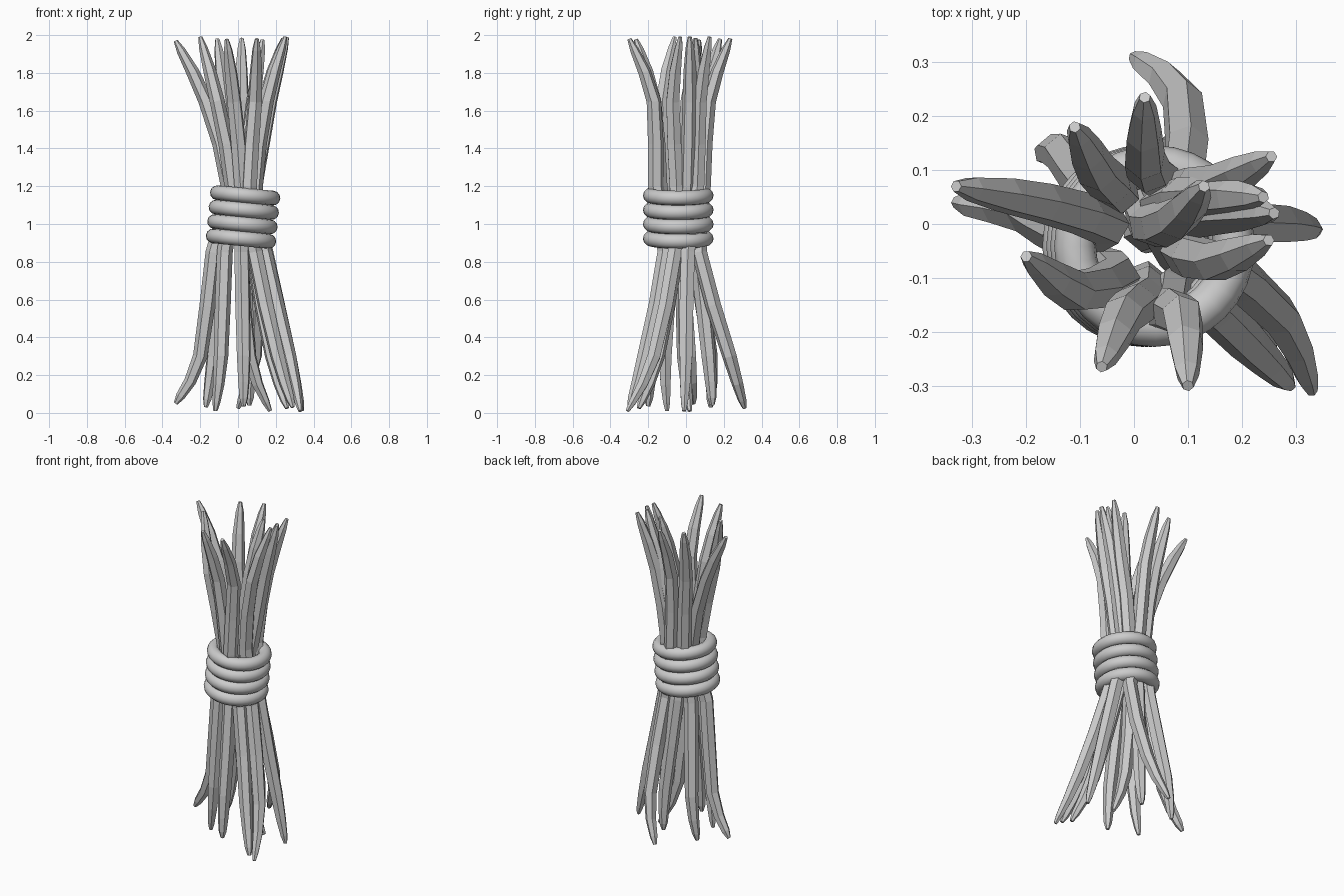
import bpy, bmesh, math
from mathutils import Vector

if "Cube" in bpy.data.objects:
    bpy.data.objects.remove(bpy.data.objects["Cube"])

# Twig paths: x, y at each of six heights, from bottom tip to top tip
LEVELS = [0.02, 0.30, 0.85, 1.20, 1.65, 1.975]
TWIGS = [
    [(-.33, .04), (-.20, .02), (-.13, -.02), (-.05, 0), (-.17, .04), (-.33, .07)],
    [(-.17, .13), (-.13, .13), (-.07, .05), (-.03, .06), (-.07, .10), (-.11, .18)],
    [(.00, .31), (.09, .23), (.09, .07), (.04, .09), (.02, .12), (.02, .235)],
    [(.34, -.01), (.27, 0), (.145, .01), (.09, .06), (.16, .075), (.255, .125)],
    [(.06, .14), (.06, .12), (.02, .06), (.03, 0), (.08, .01), (.13, .07)],
    [(.17, .02), (.06, -.01), (.02, -.01), (.09, .01), (.17, .02), (.26, .02)],
    [(.33, -.31), (.27, -.17), (.14, -.06), (.09, -.05), (.15, -.07), (.25, -.03)],
    [(.29, -.30), (.21, -.22), (.09, -.11), (.06, -.16), (.09, -.17), (.10, -.30)],
    [(.03, -.20), (.03, -.18), (.02, -.11), (.02, -.14), (-.02, -.17), (-.06, -.265)],
    [(-.12, -.10), (-.09, -.11), (-.07, -.08), (-.03, -.10), (-.11, -.125), (-.20, -.06)],
    [(.26, -.25), (.18, -.15), (.08, -.05), (.05, .03), (.14, .05), (.24, .05)],
]
Z_OFFSET = [.04, .02, .015, 0, .03, 0, 0, .02, .025, 0, .015]
SIDES = 6


def catmull(p, i, t):
    a, b, c, d = p[max(i - 1, 0)], p[i], p[i + 1], p[min(i + 2, len(p) - 1)]
    return 0.5 * (2 * b + (c - a) * t + (2 * a - 5 * b + 4 * c - d) * t * t
                  + (3 * b - a - 3 * c + d) * t ** 3)


def radius(z):
    end = min(z, 2 - z)
    keys = [(0, .010), (.06, .022), (.22, .037), (.5, .042), (1.1, .042)]
    for (z0, r0), (z1, r1) in zip(keys, keys[1:]):
        if end <= z1:
            return r0 + (r1 - r0) * max(end - z0, 0) / (z1 - z0)


def make_twig(name, path, dz, spin):
    ctrl = [Vector((x, y, z)) for (x, y), z in zip(path, LEVELS)]
    ctrl[0].z += dz - .01
    ctrl[-1].z += .015 - dz * .5
    pts = []
    for i in range(len(ctrl) - 1):
        steps = (0, .25, .6) if i == 0 else (0, .4, .75) if i == len(ctrl) - 2 else (0, .5)
        pts += [catmull(ctrl, i, t) for t in steps]
    pts.append(ctrl[-1])
    bm = bmesh.new()
    rings = []
    for k, p in enumerate(pts):
        tan = pts[min(k + 1, len(pts) - 1)] - pts[max(k - 1, 0)]
        rot = Vector((0, 0, 1)).rotation_difference(tan)
        r = .011 if k in (0, len(pts) - 1) else radius(p.z)
        ring = []
        for s in range(SIDES):
            a = 2 * math.pi * s / SIDES + spin
            ring.append(bm.verts.new(p + rot @ Vector((r * math.cos(a), r * math.sin(a), 0))))
        rings.append(ring)
    for lo, hi in zip(rings, rings[1:]):
        for s in range(SIDES):
            n = (s + 1) % SIDES
            bm.faces.new((lo[s], lo[n], hi[n], hi[s]))
    bm.faces.new(rings[0][::-1])
    bm.faces.new(rings[-1])
    me = bpy.data.meshes.new(name)
    bm.to_mesh(me)
    bm.free()
    bpy.context.collection.objects.link(bpy.data.objects.new(name, me))


# Bundle of flat-faced twigs
for n, (path, dz) in enumerate(zip(TWIGS, Z_OFFSET)):
    make_twig(f"twig_{n + 1}", path, dz, n * 0.7)

# Four smooth, slightly tilted rope wraps around the waist
TILT = math.radians(5.5)
for n in range(4):
    h = (n - 1.5) * 0.0765
    bpy.ops.mesh.primitive_torus_add(
        major_radius=0.148, minor_radius=0.039, major_segments=32, minor_segments=12,
        location=(0.027 + h * math.sin(TILT), -0.041, 1.037 + h * math.cos(TILT)),
        rotation=(0, TILT, 0))
    rope = bpy.context.object
    rope.name = f"rope_wrap_{n + 1}"
    bpy.ops.object.shade_smooth_by_angle(angle=math.radians(60))
